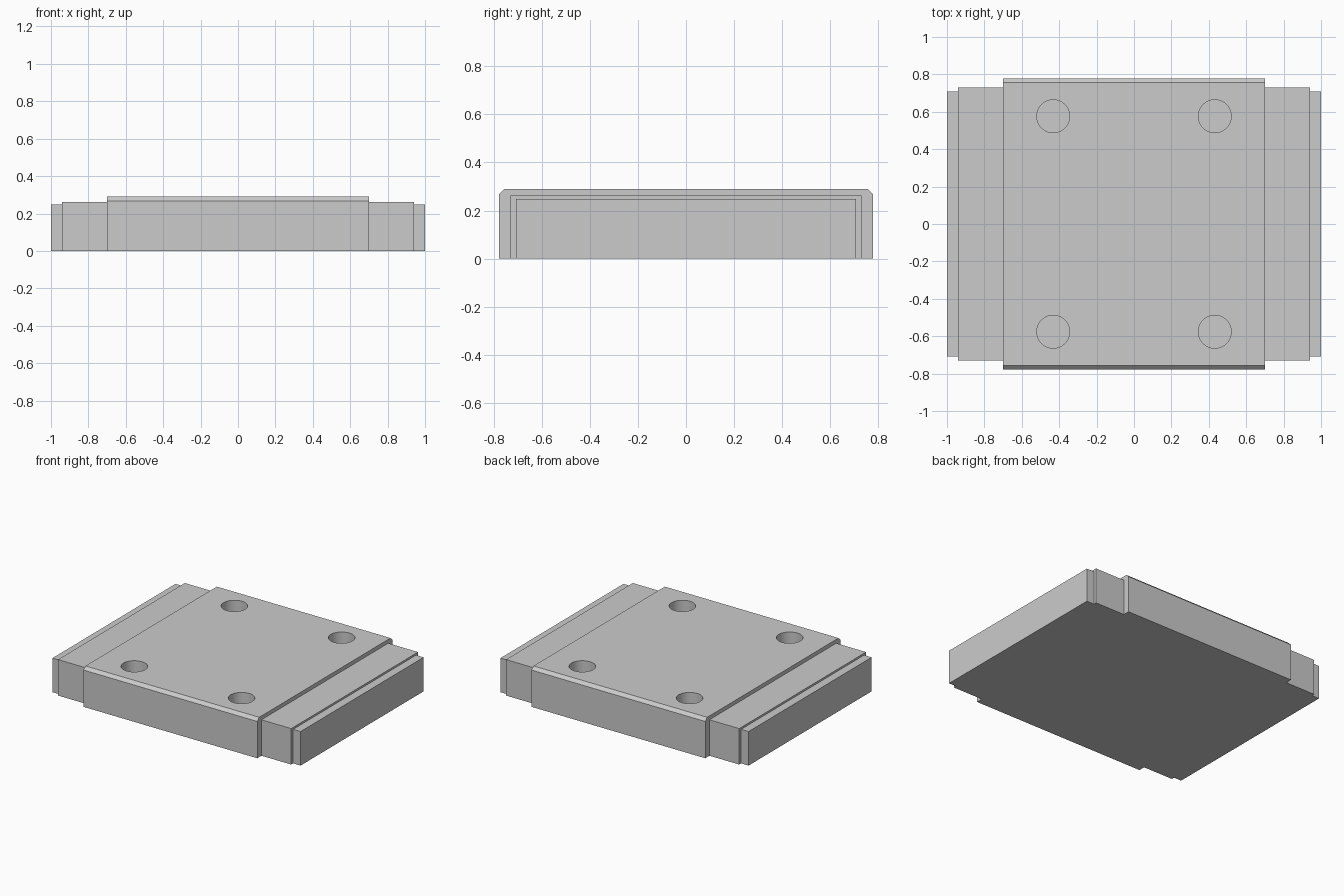
import bpy, bmesh

if "Cube" in bpy.data.objects:
    bpy.data.objects.remove(bpy.data.objects["Cube"])


def extrude_profile(name, profile, x0, x1):
    """Solid made by extruding a closed (y, z) profile along x."""
    bm = bmesh.new()
    face = bm.faces.new([bm.verts.new((x0, y, z)) for y, z in profile])
    ext = bmesh.ops.extrude_face_region(bm, geom=[face], use_keep_orig=True)
    moved = [g for g in ext["geom"] if isinstance(g, bmesh.types.BMVert)]
    bmesh.ops.translate(bm, vec=(x1 - x0, 0, 0), verts=moved)
    bmesh.ops.recalc_face_normals(bm, faces=bm.faces)
    mesh = bpy.data.meshes.new(name)
    bm.to_mesh(mesh)
    bm.free()
    obj = bpy.data.objects.new(name, mesh)
    bpy.context.collection.objects.link(obj)
    return obj


def box_profile(half_y, height):
    return [(-half_y, 0), (half_y, 0), (half_y, height), (-half_y, height)]


# Main carriage block with chamfered long top edges
W, H, C = 0.778, 0.29, 0.022
block_profile = [(-W, 0), (W, 0), (W, H - C), (W - C, H), (-W + C, H), (-W, H - C)]
block = extrude_profile("carriage_block", block_profile, -0.70, 0.70)

# Four blind mounting holes
DEPTH = 0.20
for x in (-0.432, 0.432):
    for y in (-0.576, 0.576):
        bpy.ops.mesh.primitive_cylinder_add(
            vertices=64, radius=0.088, depth=DEPTH + 0.1,
            location=(x, y, H - DEPTH + (DEPTH + 0.1) / 2))
        cutter = bpy.context.object
        cutter.name = "hole_cutter"
        cutter.hide_render = True
        mod = block.modifiers.new("mounting_hole", "BOOLEAN")
        mod.operation = "DIFFERENCE"
        mod.solver = "EXACT"
        mod.object = cutter
        bpy.context.view_layer.objects.active = block
        bpy.ops.object.modifier_apply(modifier=mod.name)
        bpy.data.objects.remove(cutter)

bpy.ops.object.select_all(action="DESELECT")
block.select_set(True)
bpy.context.view_layer.objects.active = block
bpy.ops.object.shade_smooth_by_angle(angle=0.5)

# Stepped end caps and thin end seals on both ends
for side, s in (("left", -1), ("right", 1)):
    extrude_profile(f"end_cap_{side}", box_profile(0.73, 0.262), s * 0.70, s * 0.94)
    extrude_profile(f"end_seal_{side}", box_profile(0.708, 0.248), s * 0.94, s * 1.0)
